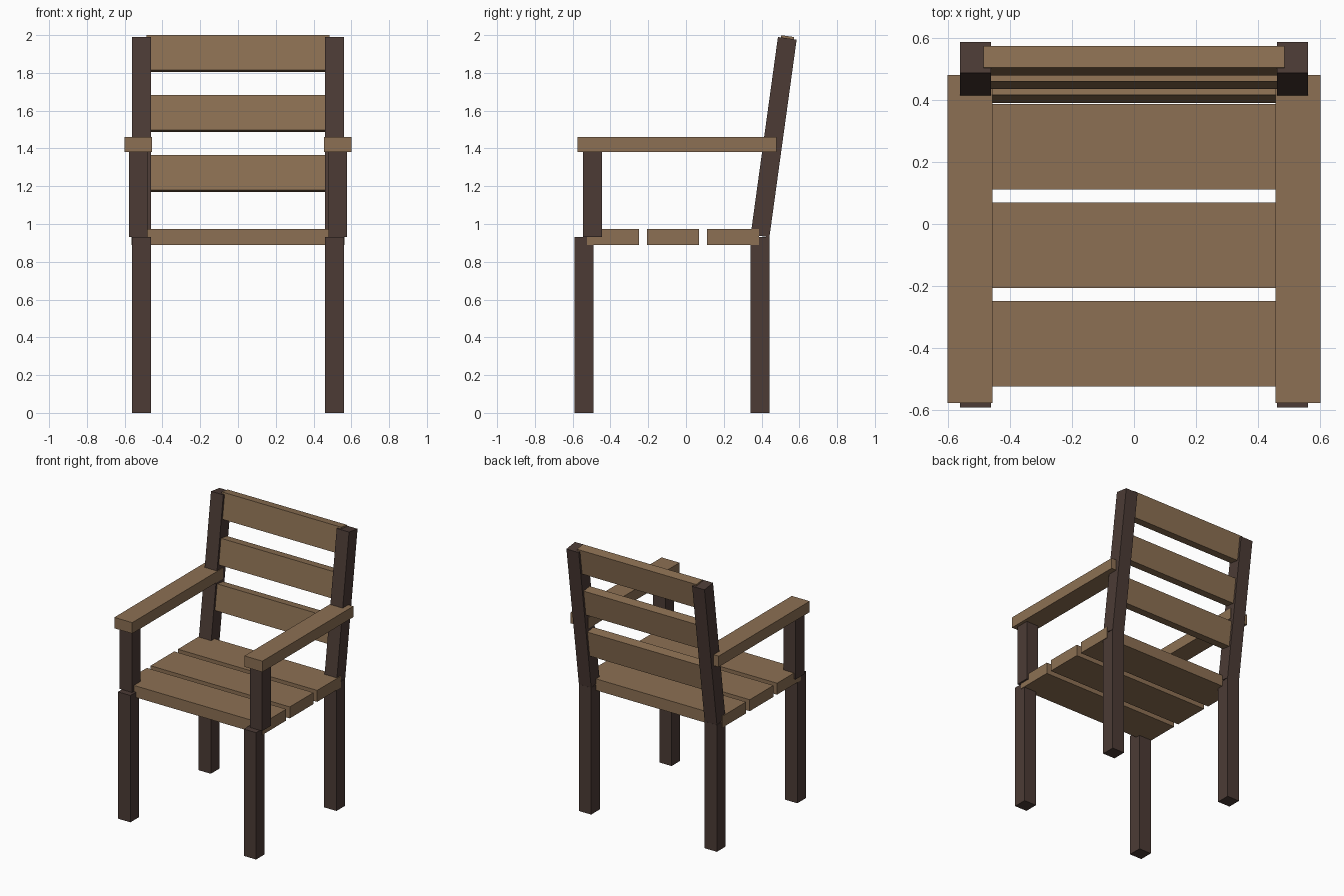
import bpy
import math

cube = bpy.data.objects.get("Cube")
if cube:
    bpy.data.objects.remove(cube, do_unlink=True)


def make_material(name, colour):
    mat = bpy.data.materials.new(name)
    mat.use_nodes = True
    mat.diffuse_color = colour
    mat.node_tree.nodes["Principled BSDF"].inputs["Base Color"].default_value = colour
    return mat


light_wood = make_material("light wood", (0.265, 0.163, 0.087, 1))
dark_wood = make_material("dark wood", (0.072, 0.044, 0.036, 1))


def box(name, centre, size, mat, tilt=0.0):
    """Timber block, optionally leaning towards the back."""
    bpy.ops.mesh.primitive_cube_add(size=1, location=centre, rotation=(-tilt, 0, 0))
    obj = bpy.context.object
    obj.name = name
    obj.scale = size
    obj.data.materials.append(mat)
    return obj


POST = 0.10                      # square section of legs and posts
LEG_X, LEG_TOP = 0.51, 0.93
BACK_Y = 0.392                   # rear leg centre line, where the back starts
LEAN = math.radians(7.85)
BACK_BASE, BACK_LENGTH = 0.937, 1.056


def back_point(z):
    """Depth of the leaning back's centre line at height z."""
    return BACK_Y + (z - BACK_BASE) * math.tan(LEAN)


# Legs, posts and armrests on both sides
for side, s in (("left", 1), ("right", -1)):
    for end, y in (("front", -0.54), ("back", BACK_Y)):
        box(f"{end}_leg_{side}", (s * LEG_X, y, LEG_TOP / 2),
            (POST, POST, LEG_TOP), dark_wood)
    mid_z = BACK_BASE + BACK_LENGTH / 2 * math.cos(LEAN)
    box(f"back_post_{side}", (s * LEG_X, back_point(mid_z), mid_z),
        (POST, POST, BACK_LENGTH), dark_wood, LEAN)
    box(f"arm_post_{side}", (s * 0.528, -0.495, 1.155),
        (POST, POST, 0.45), dark_wood)
    box(f"armrest_{side}", (s * 0.528, -0.048, 1.42),
        (0.145, 1.055, 0.08), light_wood)

# Seat boards
for i in range(3):
    box(f"seat_board_{i + 1}", (0, -0.386 + i * 0.317, 0.932),
        (1.13, 0.275, 0.084), light_wood)

# Leaning back slats
for i in range(3):
    z = 1.267 + i * 0.3175
    box(f"back_slat_{i + 1}", (0, back_point(z), z),
        (0.97, 0.07, 0.187), light_wood, LEAN)
